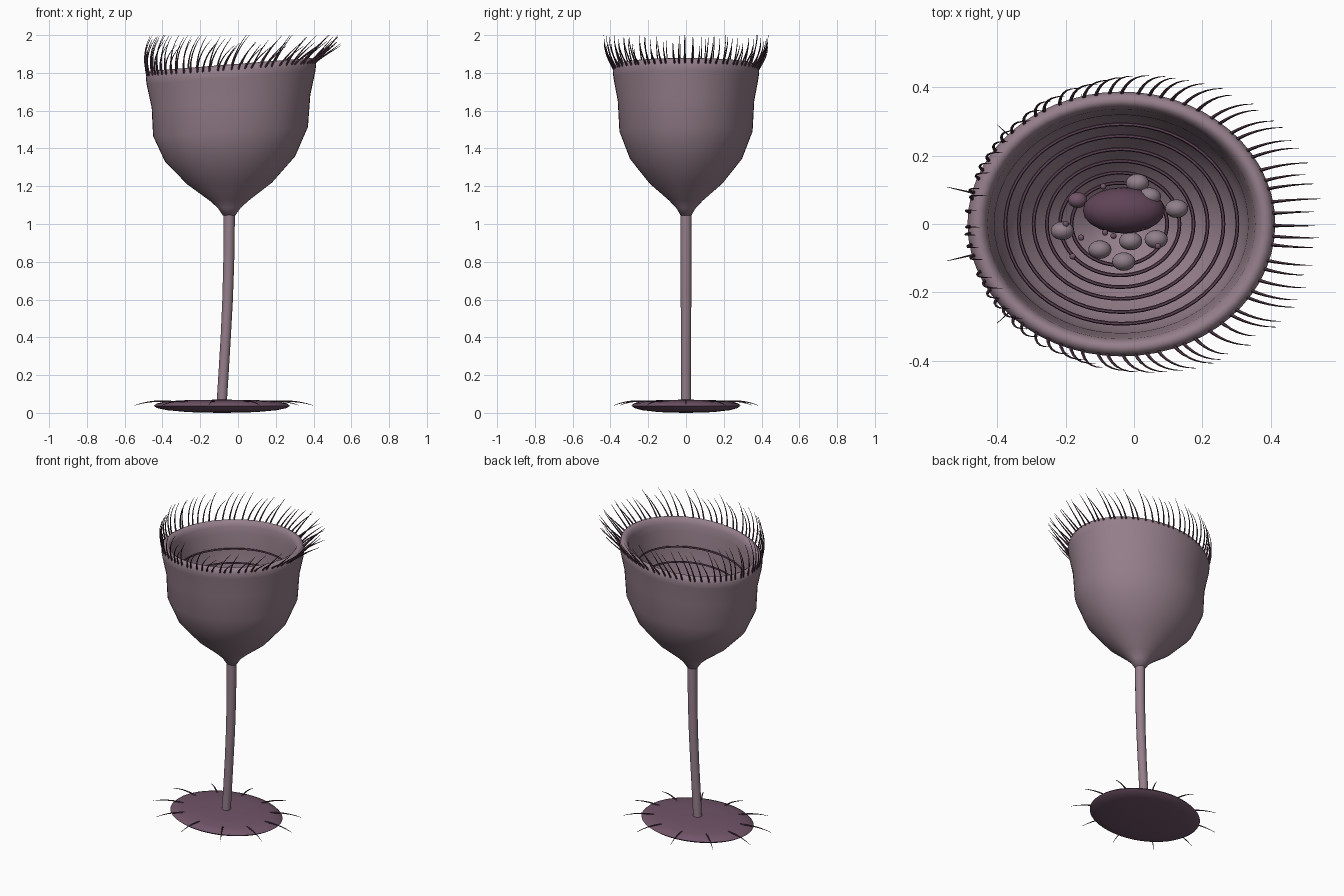
import bpy, bmesh, math, random
from mathutils import Vector, Matrix

if "Cube" in bpy.data.objects:
    bpy.data.objects.remove(bpy.data.objects["Cube"])

random.seed(4)
CX, RATIO, TILT = -0.037, 0.86, 0.08


def material(name, col):
    m = bpy.data.materials.new(name)
    m.diffuse_color = (*col, 1)
    m.use_nodes = True
    m.node_tree.nodes["Principled BSDF"].inputs["Base Color"].default_value = m.diffuse_color
    return m


mauve = material("mauve", (0.30, 0.21, 0.255))
purple = material("dull_purple", (0.165, 0.09, 0.14))
deep_purple = material("deep_purple", (0.115, 0.057, 0.095))
dark = material("dark_bristle", (0.085, 0.042, 0.065))
grey = material("grey_mauve", (0.28, 0.21, 0.25))


def finish(name, bm, mat, angle=60):
    bmesh.ops.recalc_face_normals(bm, faces=bm.faces)
    me = bpy.data.meshes.new(name)
    bm.to_mesh(me)
    bm.free()
    ob = bpy.data.objects.new(name, me)
    bpy.context.collection.objects.link(ob)
    me.materials.append(mat)
    bpy.ops.object.select_all(action='DESELECT')
    ob.select_set(True)
    bpy.context.view_layer.objects.active = ob
    bpy.ops.object.shade_smooth_by_angle(angle=math.radians(angle))
    return ob


def bridge(bm, a, b):
    n = len(a)
    for i in range(n):
        bm.faces.new((a[i], a[(i + 1) % n], b[(i + 1) % n], b[i]))


def lathe(bm, profile, place, n=56):
    """Skin rings of (radius, z); both ends are capped."""
    rings = [[bm.verts.new(place(r, z, math.tau * i / n)) for i in range(n)]
             for r, z in profile]
    for a, b in zip(rings, rings[1:]):
        bridge(bm, a, b)
    bm.faces.new(rings[0])
    bm.faces.new(rings[-1])


def tube(bm, pts, radii, sides=6, closed=False):
    """Sweep a circle along points."""
    pts = [Vector(p) for p in pts]
    n, rings = len(pts), []
    for i, p in enumerate(pts):
        if closed:
            d = pts[(i + 1) % n] - pts[i - 1]
        else:
            d = pts[min(i + 1, n - 1)] - pts[max(i - 1, 0)]
        d.normalize()
        ref = Vector((0, 0, 1)) if abs(d.z) < 0.8 else Vector((0, 1, 0))
        u = d.cross(ref).normalized()
        v = d.cross(u)
        rings.append([bm.verts.new(p + radii[i] * (u * math.cos(math.tau * k / sides)
                      + v * math.sin(math.tau * k / sides))) for k in range(sides)])
    for a, b in zip(rings, rings[1:]):
        bridge(bm, a, b)
    if closed:
        bridge(bm, rings[-1], rings[0])
    else:
        bm.faces.new(rings[0])
        bm.faces.new(rings[-1])


def bell_point(r, z, a):
    """Oval, slightly tilted bell space."""
    w = min(1, max(0, (z - 1.05) / 0.6))
    x = r * math.cos(a)
    return Vector((CX - 0.01 * (1 - w) + x, RATIO * r * math.sin(a), z + TILT * w * x))


# Bell: outer wall, rounded rim and deep hollow inside
outer = [(0.033, 1.045), (0.06, 1.085), (0.105, 1.125), (0.225, 1.215), (0.345, 1.345),
         (0.41, 1.49), (0.42, 1.65), (0.447, 1.775), (0.451, 1.81), (0.441, 1.835),
         (0.422, 1.845), (0.403, 1.835)]
inner = [(0.392, 1.81), (0.385, 1.765), (0.372, 1.65), (0.365, 1.50), (0.305, 1.375),
         (0.19, 1.255), (0.08, 1.165), (0.01, 1.135)]
bm = bmesh.new()
lathe(bm, outer + inner, bell_point)
finish("bell", bm, mauve, 80)

# Stack of rings narrowing down into the bell
bm = bmesh.new()
for r, z in ((0.34, 1.68), (0.30, 1.60), (0.255, 1.52), (0.215, 1.445),
             (0.175, 1.37), (0.14, 1.30)):
    tube(bm, [bell_point(r, z, math.tau * i / 56) for i in range(56)], [0.0055] * 56, 6, True)
finish("inner_rings", bm, deep_purple)


# Nucleus and small bodies inside the bell
def blobs(name, items, mat):
    bm = bmesh.new()
    for x, y, z, rx, ry, rz in items:
        mtx = Matrix.Translation((x, y, z)) @ Matrix.Diagonal((rx, ry, rz, 1))
        bmesh.ops.create_uvsphere(bm, u_segments=20, v_segments=12, radius=1, matrix=mtx)
    finish(name, bm, mat)


blobs("nucleus", [(-0.03, 0.04, 1.44, 0.12, 0.068, 0.07)], deep_purple)
blobs("vacuoles", [(x, y, z, 0.034, 0.027, 0.032) for x, y, z in
      ((0.01, 0.12, 1.44), (0.045, 0.08, 1.45), (0.125, 0.045, 1.43), (-0.21, -0.02, 1.44),
       (-0.1, -0.075, 1.41), (-0.01, -0.05, 1.42), (0.065, -0.045, 1.4),
       (-0.03, -0.11, 1.43))], grey)
blobs("dark_vacuole", [(-0.165, 0.07, 1.42, 0.028, 0.023, 0.025)], purple)
blobs("granules", [(x, y, 1.46, 0.009, 0.009, 0.009) for x, y in
      ((-0.2, 0.0), (-0.18, -0.095), (-0.155, -0.04), (-0.09, 0.11), (0.05, 0.05),
       (-0.06, -0.035), (0.025, -0.01), (0.07, -0.065), (-0.085, -0.025))], purple)

# Rim cilia, swept towards +x
bm = bmesh.new()
N = 72
for i in range(N):
    a = math.tau * (i + random.uniform(-0.25, 0.25)) / N
    base = bell_point(0.442, 1.815, a)
    h = 2.0 - base.z - (0 if i % 6 == 0 else random.uniform(0, 0.06))
    lean = random.uniform(0.8, 1.2)
    out = Vector((math.cos(a), math.sin(a), 0))
    pts, rad = [], []
    for k in range(7):
        t = k / 6
        p = base + out * 0.055 * math.sin(t * math.pi / 2)
        p.x += 0.083 * lean * (0.35 * t + 0.65 * t * t)
        p.z += h * t
        pts.append(p)
        rad.append(0.005 * (1 - t) + 0.0008)
    tube(bm, pts, rad, 5)
finish("rim_cilia", bm, dark)

# Stalk, gently bowed
path = [(-0.087, 0.04), (-0.077, 0.2), (-0.065, 0.4), (-0.055, 0.6),
        (-0.049, 0.8), (-0.047, 1.0), (-0.047, 1.07)]
bm = bmesh.new()
tube(bm, [(x, 0, z) for x, z in path], [0.027, 0.027, 0.027, 0.028, 0.029, 0.03, 0.03], 16)
finish("stalk", bm, mauve)


# Foot disc: flat oval lens
def foot_point(r, z, a):
    return Vector((-0.085 + 0.36 * r * math.cos(a), 0.287 * r * math.sin(a), z))


bm = bmesh.new()
lathe(bm, [(0.05, 0.0), (0.5, 0.004), (0.8, 0.014), (0.95, 0.025), (1, 0.037),
           (0.96, 0.05), (0.82, 0.061), (0.5, 0.068), (0.05, 0.07)], foot_point, 48)
finish("foot_disc", bm, purple, 70)

# Foot bristles
bm = bmesh.new()
for i in range(11):
    a = math.tau * i / 11
    prof = [(0.78, 0.06), (0.88, 0.062), (1.0, 0.062), (1.12, 0.058), (1.24, 0.05), (1.34, 0.04)]
    tube(bm, [foot_point(r, z, a) for r, z in prof],
         [0.0045, 0.0045, 0.004, 0.003, 0.002, 0.0008], 5)
finish("foot_bristles", bm, dark)
